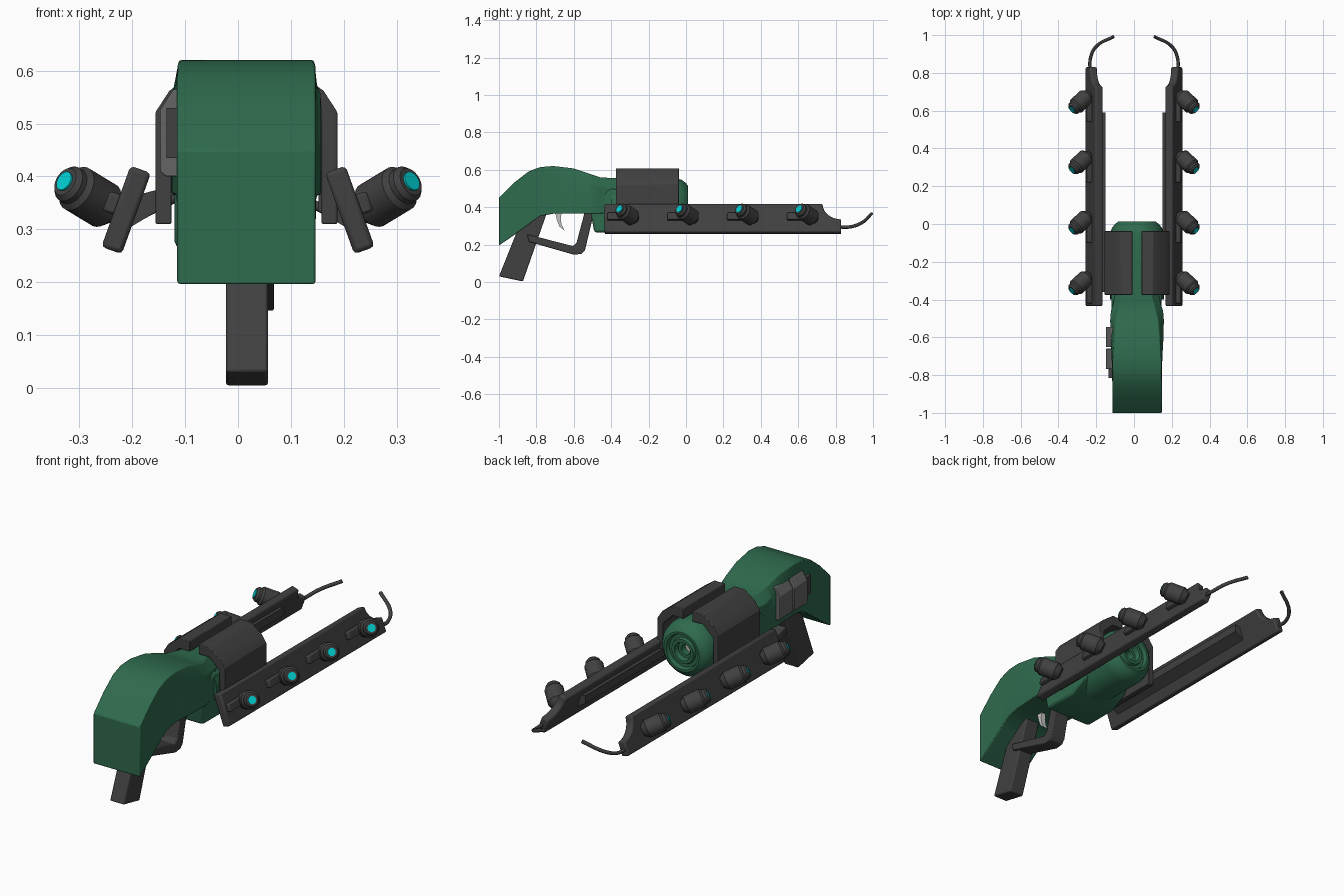
import bpy, bmesh, math
from mathutils import Vector, Matrix

if "Cube" in bpy.data.objects:
    bpy.data.objects.remove(bpy.data.objects["Cube"])

CX = 0.016  # centre line of the body


def material(name, rgb):
    m = bpy.data.materials.new(name)
    m.diffuse_color = (*rgb, 1)
    m.use_nodes = True
    m.node_tree.nodes["Principled BSDF"].inputs["Base Color"].default_value = m.diffuse_color
    return m


GREEN = material("green", (0.028, 0.145, 0.075))
DARK = material("dark grey", (0.052, 0.052, 0.052))
GREY = material("mid grey", (0.13, 0.13, 0.13))
CYAN = material("cyan", (0.0, 0.62, 0.64))
PALE = material("pale grey", (0.55, 0.55, 0.55))


def finish(name, bm, mat, bevel=0, angle=30):
    bmesh.ops.remove_doubles(bm, verts=bm.verts, dist=1e-5)
    bmesh.ops.recalc_face_normals(bm, faces=bm.faces)
    me = bpy.data.meshes.new(name)
    bm.to_mesh(me)
    bm.free()
    ob = bpy.data.objects.new(name, me)
    bpy.context.collection.objects.link(ob)
    me.materials.append(mat)
    if bevel:
        b = ob.modifiers.new("bevel", 'BEVEL')
        b.width, b.segments, b.limit_method = bevel, 2, 'ANGLE'
    bpy.ops.object.select_all(action='DESELECT')
    ob.select_set(True)
    bpy.context.view_layer.objects.active = ob
    bpy.ops.object.shade_smooth_by_angle(angle=math.radians(angle))
    return ob


def loft(name, rings, mat, **kw):
    """Skin closed rings of equal point count and cap both ends."""
    bm = bmesh.new()
    vs = [[bm.verts.new(p) for p in r] for r in rings]
    n = len(vs[0])
    for a, b in zip(vs, vs[1:]):
        for i in range(n):
            bm.faces.new((a[i], a[(i + 1) % n], b[(i + 1) % n], b[i]))
    bm.faces.new(vs[0])
    bm.faces.new(vs[-1])
    return finish(name, bm, mat, **kw)


def side_plate(name, yz, x0, x1, mat, **kw):
    return loft(name, [[(x, y, z) for y, z in yz] for x in (x0, x1)], mat, **kw)


def along_y(name, xz, y0, y1, mat, **kw):
    return loft(name, [[(x, y, z) for x, z in xz] for y in (y0, y1)], mat, **kw)


def lathe(name, profile, centre, axis, mat, seg=32):
    """Spin (radius, height) points around an axis."""
    bm = bmesh.new()
    vs = [bm.verts.new((r, 0, h)) for r, h in profile]
    es = [bm.edges.new(p) for p in zip(vs, vs[1:])]
    bmesh.ops.spin(bm, geom=vs + es, cent=(0, 0, 0), axis=(0, 0, 1),
                   angle=2 * math.pi, steps=seg, use_merge=False)
    rot = Vector(axis).to_track_quat('Z', 'Y').to_matrix().to_4x4()
    bm.transform(Matrix.Translation(centre) @ rot)
    return finish(name, bm, mat)


# Stock: stations of (y, bottom, top, half width, half width at the top)
stations = [(-1, .195, .45, .131, .131), (-.92, .25, .53, .131, .131),
            (-.84, .308, .592, .131, .131), (-.78, .352, .614, .132, .13),
            (-.71, .365, .62, .134, .128), (-.6, .365, .607, .14, .12),
            (-.51, .365, .577, .142, .112), (-.46, .365, .56, .138, .1),
            (-.42, .37, .557, .125, .09), (-.34, .38, .553, .11, .06)]
rings = []
for y, zb, zt, w, wt in stations:
    half = [(w, zb), (w, zt - .05), (wt, zt)]
    rings.append([(CX + x, y, z) for x, z in half] +
                 [(CX - x, y, z) for x, z in reversed(half)])
loft("stock", rings, GREEN, bevel=.004, angle=28)

# Receiver block under the stock and the round barrel with nested rings
side_plate("receiver", [(-.52, .42), (-.49, .265), (-.3, .265), (-.2, .32), (-.2, .45), (-.4, .5)],
           CX - .136, CX + .13, GREEN, bevel=.012)
lathe("barrel", [(0, -.4), (.142, -.4), (.143, -.06), (.135, -.025), (.118, -.002),
                 (.1, .012), (.088, .012), (.082, -.008), (.066, -.008), (.061, .006),
                 (.046, .006), (.041, -.02), (.026, -.02), (.026, -.06), (0, -.06)],
      (CX, 0, .412), (0, 1, 0), GREEN, 40)
lathe("bore_disc", [(0, .003), (.025, .003), (.025, 0), (0, 0)],
      (CX, -.058, .412), (0, 1, 0), PALE)

# Grip, trigger guard and trigger
side_plate("grip", [(-1, .03), (-.872, .003), (-.74, .38), (-.86, .38)],
           -.023, .057, DARK, bevel=.006)
side_plate("trigger_guard", [(-.85, .255), (-.84, .215), (-.6, .146), (-.558, .15), (-.54, .17),
                             (-.49, .38), (-.54, .38), (-.585, .21), (-.605, .192)],
           -.01, .068, DARK, bevel=.004)
side_plate("trigger", [(-.7, .375), (-.69, .33), (-.675, .295), (-.65, .275),
                       (-.665, .305), (-.67, .335), (-.665, .375)], .004, .03, PALE)

# Grey pads and small box on the left of the stock
for i, (y0, y1) in enumerate([(-.652, -.545), (-.768, -.66)]):
    along_y(f"side_pad_{i + 1}", [(-.11, .565), (-.122, .565), (-.148, .525),
                                  (-.148, .41), (-.138, .4), (-.11, .4)], y0, y1, GREY, bevel=.003)
along_y("side_box", [(-.11, .53), (-.135, .53), (-.135, .435), (-.11, .435)],
        -.815, -.76, DARK)

# Everything below comes in mirrored pairs
BASE = Vector((.22, 0, .253))
UP = Vector((-.055, 0, .153)).normalized()
OUT = Vector((.153, 0, .055)).normalized()
rail_outline = [(-.435, 0), (.83, 0)] + [
    (.83 - .1 * math.sin(a), .163 - .088 * math.cos(a))
    for a in [i * math.pi / 16 for i in range(9)]] + [(-.435, .163)]

for s, side in ((1, "right"), (-1, "left")):
    def flip(p):
        return Vector((s * p[0], p[1], p[2]))

    # Angular cover over the barrel
    cover = [(.025, .607), (.085, .607), (.146, .562), (.172, .522), (.172, .31),
             (.142, .31), (.142, .5), (.085, .555), (.025, .555)]
    along_y(f"barrel_cover_{side}", [(CX + s * x, z) for x, z in cover],
            -.375, -.038, DARK, bevel=.003)

    # Leaning rail with a scooped tip
    layers = [[flip(BASE + UP * t + OUT * d + Vector((0, y, 0))) for y, t in rail_outline]
              for d in (0, .041)]
    loft(f"rail_{side}", layers, DARK, bevel=.008)

    # Raised strip on the inside of the rail
    strip = [(.19, .365), (.152, .375), (.152, .335), (.205, .303)]
    loft(f"inner_strip_{side}", [[(s * x, y, z) for x, z in strip] for y in (-.36, .59)], DARK)

    # Curved wire at the tip of the rail
    cu = bpy.data.curves.new(f"tip_wire_{side}", 'CURVE')
    cu.dimensions, cu.bevel_depth, cu.bevel_resolution, cu.use_fill_caps = '3D', .009, 2, True
    pts = [(.232, .8, .295), (.23, .88, .295), (.2, .94, .317), (.108, .992, .365)]
    sp = cu.splines.new('BEZIER')
    sp.bezier_points.add(len(pts) - 1)
    for bp, p in zip(sp.bezier_points, pts):
        bp.co = flip(p)
        bp.handle_left_type = bp.handle_right_type = 'AUTO'
    sp.resolution_u = 6
    cu.materials.append(DARK)
    bpy.context.collection.objects.link(bpy.data.objects.new(f"tip_wire_{side}", cu))

    # Four lamps with cyan lenses and their mounts
    axis = flip((.66, -.6, .4)).normalized()
    for i, y in enumerate((-.315, .005, .325, .645)):
        c = flip((.284, y, .364))
        lathe(f"lamp_{side}_{i + 1}", [(0, -.07), (.025, -.07), (.045, -.045), (.045, .032),
                                       (.036, .042), (.036, .054), (.028, .064), (0, .064)],
              c, axis, DARK, 24)
        lathe(f"lens_{side}_{i + 1}", [(0, -.002), (.019, -.002), (.019, .004), (0, .004)],
              c + axis * .064, axis, CYAN, 20)
        mount = [BASE + UP * t + OUT * d for t, d in ((.065, .03), (.105, .03), (.105, .062), (.065, .062))]
        loft(f"lamp_mount_{side}_{i + 1}",
             [[flip(p + Vector((0, yy, 0))) for p in mount] for yy in (y - .105, y + .02)],
             DARK, bevel=.006)
